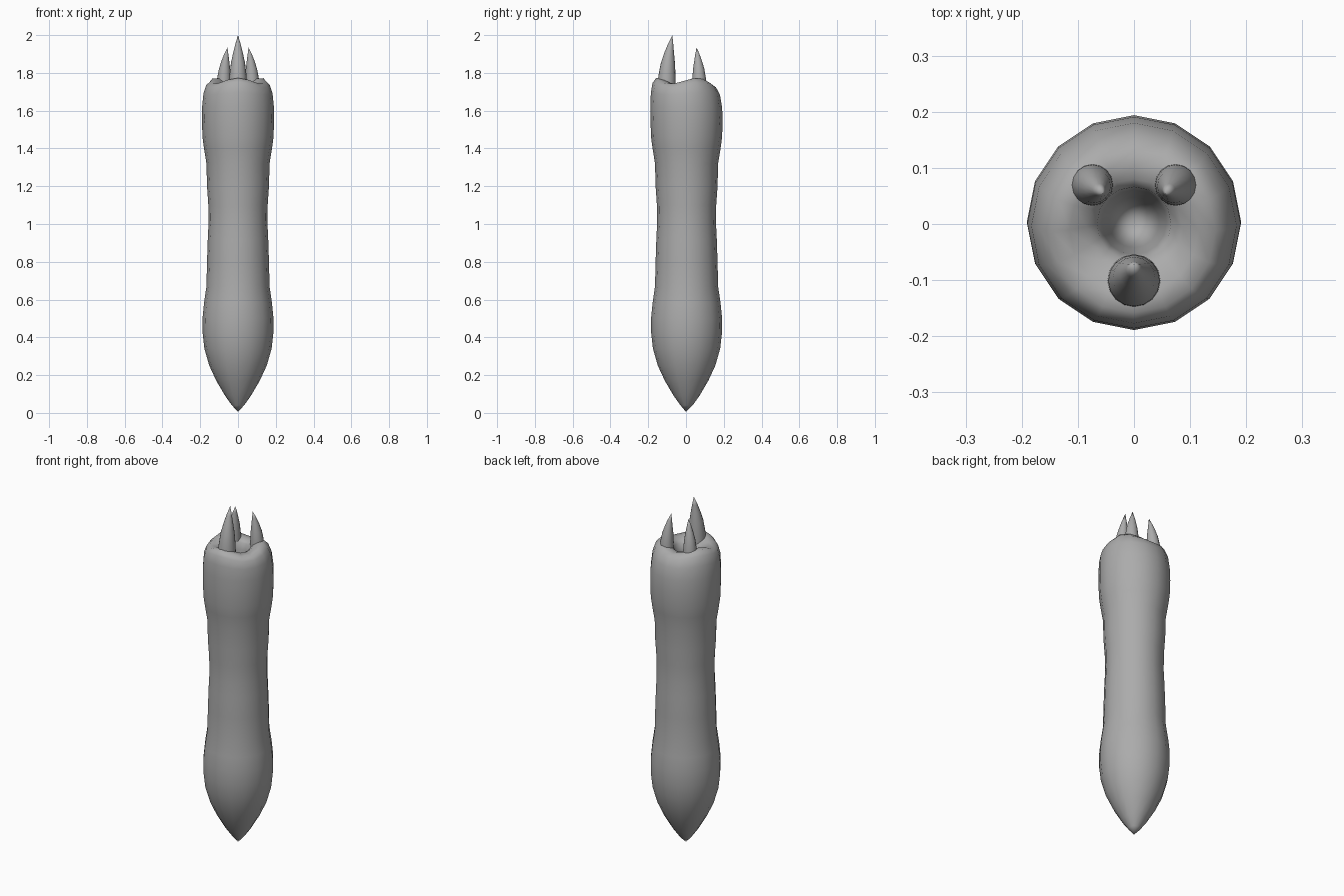
import bpy, bmesh, math
from mathutils import Vector

if "Cube" in bpy.data.objects:
    bpy.data.objects.remove(bpy.data.objects["Cube"], do_unlink=True)

grey = bpy.data.materials.new("mid_grey")
grey.use_nodes = True
colour = (0.41, 0.41, 0.41, 1)
grey.diffuse_color = colour
grey.node_tree.nodes["Principled BSDF"].inputs["Base Color"].default_value = colour


def loft(name, sides, rings, start=None, end=None):
    """Skin closed rings of points, closing the ends to tip points."""
    bm = bmesh.new()
    loops = [[bm.verts.new(p) for p in ring] for ring in rings]
    for a, b in zip(loops, loops[1:]):
        for i in range(sides):
            j = (i + 1) % sides
            bm.faces.new((a[i], a[j], b[j], b[i]))
    for tip, loop in ((start, loops[0]), (end, loops[-1])):
        if tip:
            v = bm.verts.new(tip)
            for i in range(sides):
                bm.faces.new((v, loop[i], loop[(i + 1) % sides]))
    bmesh.ops.recalc_face_normals(bm, faces=bm.faces)
    mesh = bpy.data.meshes.new(name)
    bm.to_mesh(mesh)
    bm.free()
    mesh.materials.append(grey)
    obj = bpy.data.objects.new(name, mesh)
    bpy.context.collection.objects.link(obj)
    bpy.ops.object.select_all(action="DESELECT")
    obj.select_set(True)
    bpy.context.view_layer.objects.active = obj
    bpy.ops.object.shade_smooth_by_angle(angle=math.radians(60))


def circle(x, y, z, r, sides, wave=0):
    """Ring whose height swells towards the three teeth."""
    ring = []
    for i in range(sides):
        a = 2 * math.pi * i / sides
        lift = wave * math.cos(3 * (a + math.pi / 2))
        ring.append((x + r * math.cos(a), y + r * math.sin(a), z + lift))
    return ring


# Worm body: radius, height and lip wave, from the tail tip over the lip
SIDES = 16
profile = [
    (0.032, 0.04, 0), (0.068, 0.09, 0), (0.115, 0.17, 0), (0.152, 0.25, 0),
    (0.178, 0.34, 0), (0.187, 0.42, 0), (0.188, 0.50, 0), (0.180, 0.58, 0),
    (0.167, 0.67, 0), (0.164, 0.80, 0), (0.160, 0.92, 0), (0.156, 1.00, 0),
    (0.157, 1.10, 0), (0.164, 1.20, 0), (0.167, 1.32, 0), (0.180, 1.40, 0),
    (0.188, 1.46, 0), (0.191, 1.55, 0), (0.190, 1.62, 0.002),
    (0.183, 1.69, 0.006), (0.168, 1.735, 0.012), (0.145, 1.757, 0.016),
    (0.115, 1.757, 0.014), (0.085, 1.745, 0.008), (0.066, 1.73, 0.003),
    (0.058, 1.69, 0), (0.045, 1.60, 0),
]
# The wavy lip also leans forward a little
rings = [circle(0, 0.003 - w, z, r, SIDES, w) for r, z, w in profile]
loft("worm_body", SIDES, rings, start=(0, 0, 0.005), end=(0, 0.005, 1.35))


# Claw-like teeth leaning towards the mouth
def tooth(name, x, y, radius, tip):
    base, tip = Vector((x, y, 1.73)), Vector(tip)
    rings = []
    for t, scale in ((0, 1), (0.2, 0.95), (0.45, 0.78), (0.65, 0.54), (0.82, 0.3)):
        bend = t * t
        rings.append(circle(x + (tip.x - x) * bend, y + (tip.y - y) * bend,
                            base.lerp(tip, t).z, radius * scale, SIDES))
    loft(name, SIDES, rings, end=tip)


tooth("front_tooth", 0, -0.102, 0.048, (0, -0.072, 2.0))
for side, name in ((1, "back_left_tooth"), (-1, "back_right_tooth")):
    tooth(name, side * 0.075, 0.07, 0.038, (side * 0.056, 0.056, 1.935))
